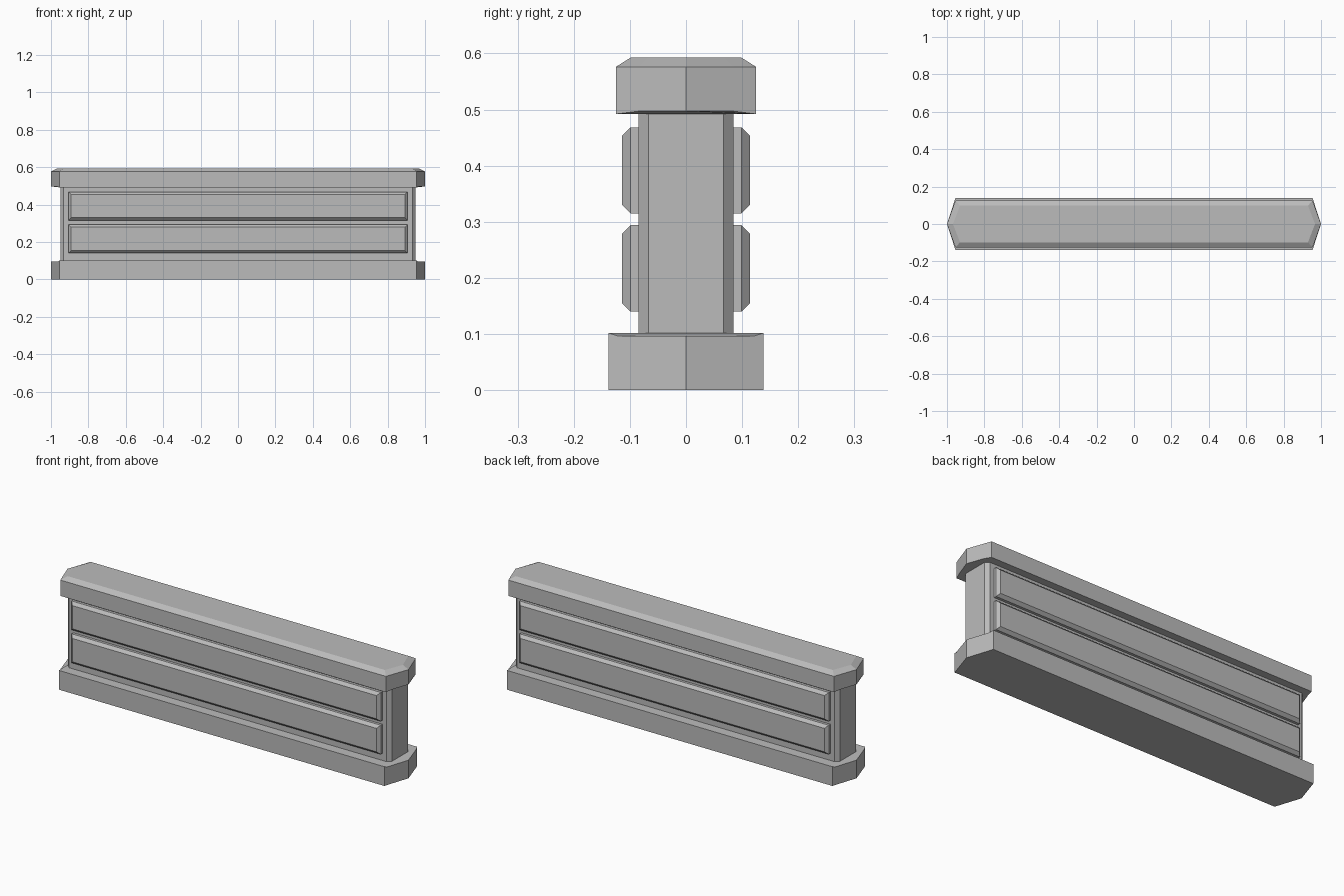
import bpy, bmesh

cube = bpy.data.objects.get("Cube")
if cube:
    bpy.data.objects.remove(cube, do_unlink=True)

stone = bpy.data.materials.new("grey stone")
stone.use_nodes = True
GREY = (0.5, 0.5, 0.5, 1)
stone.diffuse_color = GREY
stone.node_tree.nodes["Principled BSDF"].inputs["Base Color"].default_value = GREY


def finish(name, bm):
    bmesh.ops.recalc_face_normals(bm, faces=bm.faces)
    mesh = bpy.data.meshes.new(name)
    bm.to_mesh(mesh)
    bm.free()
    mesh.materials.append(stone)
    obj = bpy.data.objects.new(name, mesh)
    bpy.context.collection.objects.link(obj)
    return obj


def pointed_plan(tip, corner, half, step):
    """Long plan with pointed ends; step is where the end edge changes height."""
    mid = tip - (tip - corner) * step
    end = [(corner, -half), (mid, -half * step), (tip, 0),
           (mid, half * step), (corner, half)]
    return end + [(-x, -y) for x, y in end]


def loft(name, rings):
    """Stack rings of (plan, corner height, tip height) into a closed solid."""
    bm = bmesh.new()
    loops = []
    for plan, z, z_tip in rings:
        wide = max(y for x, y in plan)
        loops.append([bm.verts.new((x, y, z if abs(y) > wide - 1e-5 else z_tip))
                      for x, y in plan])
    count = len(loops[0])
    for low, high in zip(loops, loops[1:]):
        for i in range(count):
            j = (i + 1) % count
            bm.faces.new((low[i], low[j], high[j], high[i]))
    # Close each end with a flat middle and a small fan at each point
    half = count // 2
    for loop in (loops[0], loops[-1]):
        bm.faces.new((loop[0], loop[half - 1], loop[half], loop[-1]))
        bm.faces.new(loop[:half])
        bm.faces.new(loop[half:])
    return finish(name, bm)


def box(name, x, y0, y1, z0, z1, bevel_rule, width):
    """Box centred on x, with the edges picked by a rule chamfered."""
    bm = bmesh.new()
    bmesh.ops.create_cube(bm, size=1)
    for v in bm.verts:
        v.co = (v.co.x * 2 * x,
                y0 + (v.co.y + 0.5) * (y1 - y0),
                z0 + (v.co.z + 0.5) * (z1 - z0))
    edges = [e for e in bm.edges if bevel_rule(e)]
    bmesh.ops.bevel(bm, geom=edges, offset=width, segments=1,
                    affect='EDGES', clamp_overlap=True)
    return finish(name, bm)


# Base and top cap
base_plan = pointed_plan(1.0, 0.955, 0.138, 0.87)
loft("base", [(base_plan, 0, 0), (base_plan, 0.102, 0.096)])

cap_plan = pointed_plan(1.0, 0.955, 0.125, 0.68)
cap_top = pointed_plan(0.968, 0.93, 0.098, 0.68)
loft("top_cap", [(cap_plan, 0.492, 0.497), (cap_plan, 0.576, 0.576),
                 (cap_top, 0.593, 0.593)])

# Wall core with chamfered upright corners
box("wall_core", 0.95, -0.085, 0.085, 0.09, 0.5,
    lambda e: abs(e.verts[0].co.z - e.verts[1].co.z) > 0.1, 0.018)

# Two raised panels on each face, chamfered around the outer side
for face, side in (("front", -1), ("back", 1)):
    for level, z0, z1 in (("lower", 0.14, 0.294), ("upper", 0.315, 0.468)):
        y0, y1 = sorted((side * 0.08, side * 0.114))
        box(f"{face}_{level}_panel", 0.907, y0, y1, z0, z1,
            lambda e: all(abs(v.co.y) > 0.1 for v in e.verts), 0.015)
